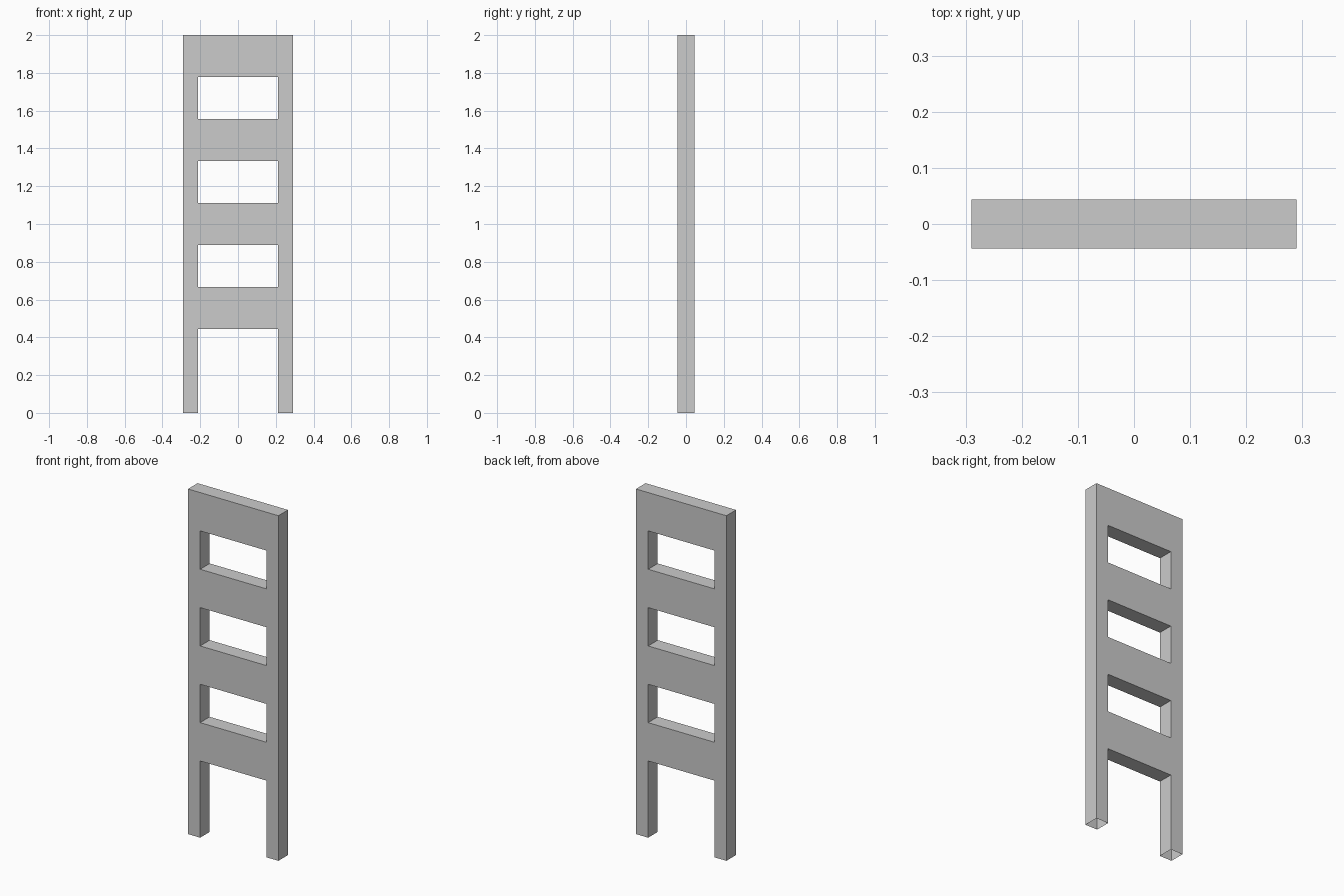
import bpy, bmesh
from mathutils import Vector

if "Cube" in bpy.data.objects:
    bpy.data.objects.remove(bpy.data.objects["Cube"])

HEIGHT = 2.0
HALF_DEPTH = 0.044
STEP = HEIGHT / 9                      # rungs and gaps share one spacing
XS = [-0.29, -0.212, 0.212, 0.29]      # rail edges
ZS = [0] + [STEP * k for k in range(2, 10)]

bm = bmesh.new()

# Front sheet: two rails in every row, rungs in every second row
grid = [[bm.verts.new((x, -HALF_DEPTH, z)) for x in XS] for z in ZS]
for row in range(len(ZS) - 1):
    columns = (0, 1, 2) if row % 2 else (0, 2)
    for col in columns:
        bm.faces.new((grid[row][col], grid[row][col + 1],
                      grid[row + 1][col + 1], grid[row + 1][col]))

# Thickness
extruded = bmesh.ops.extrude_face_region(bm, geom=bm.faces[:], use_keep_orig=True)
moved = [g for g in extruded["geom"] if isinstance(g, bmesh.types.BMVert)]
bmesh.ops.translate(bm, verts=moved, vec=Vector((0, 2 * HALF_DEPTH, 0)))
bmesh.ops.recalc_face_normals(bm, faces=bm.faces[:])

# The hollow rails are open at the feet
feet = [f for f in bm.faces if f.calc_center_median().z < 1e-4]
bmesh.ops.delete(bm, geom=feet, context='FACES')

mesh = bpy.data.meshes.new("ladder")
bm.to_mesh(mesh)
bm.free()
ladder = bpy.data.objects.new("ladder", mesh)
bpy.context.collection.objects.link(ladder)
